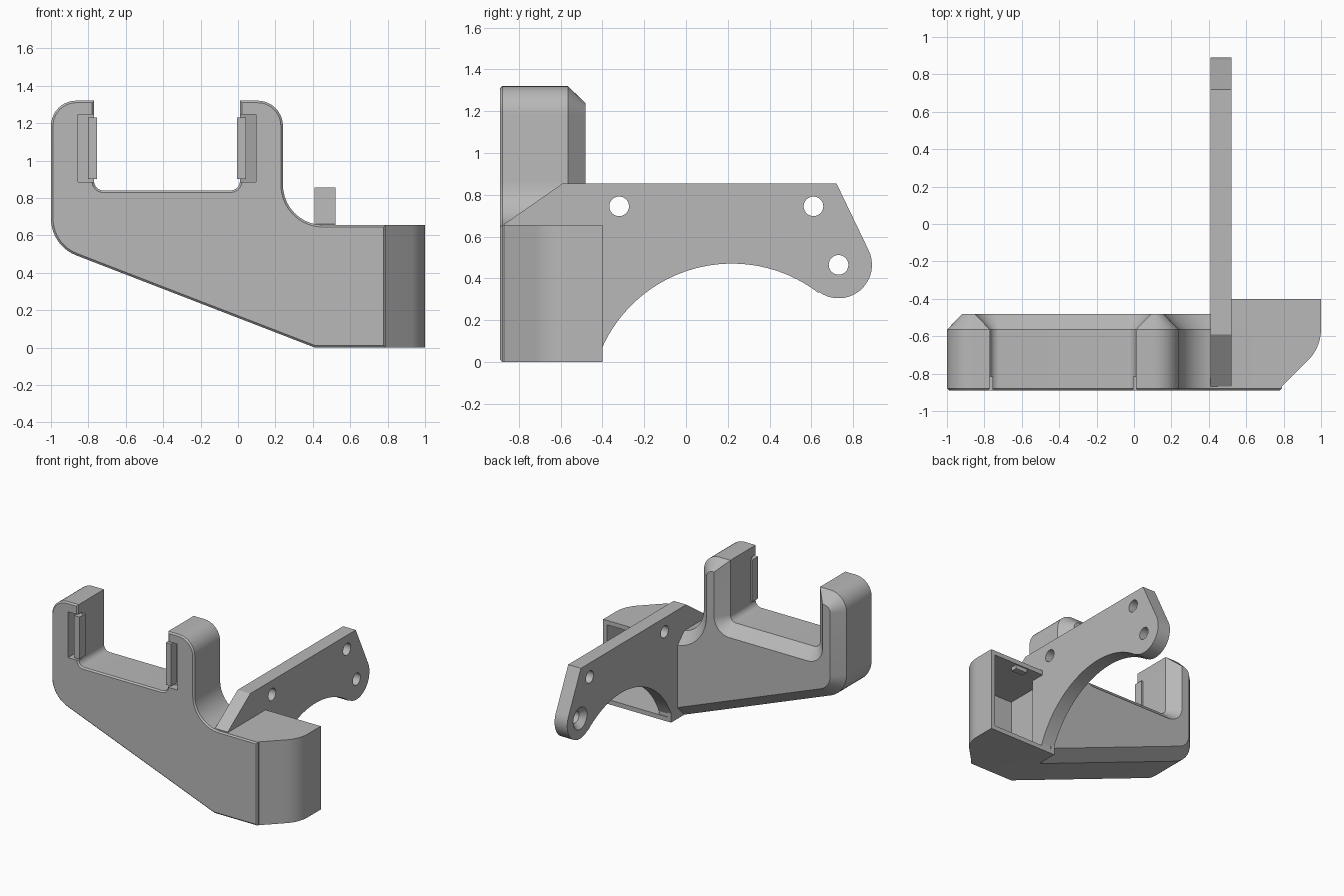
import bpy, bmesh, math
from mathutils import Vector

if "Cube" in bpy.data.objects:
    bpy.data.objects.remove(bpy.data.objects["Cube"])

grey = bpy.data.materials.new("plain grey")
grey.use_nodes = True
grey.diffuse_color = (0.48, 0.48, 0.48, 1)
grey.node_tree.nodes["Principled BSDF"].inputs["Base Color"].default_value = grey.diffuse_color


def rounded(corners, steps=10):
    """Outline from (u, v, radius) corners; radius 0 stays sharp."""
    pts = []
    for i, (u, v, r) in enumerate(corners):
        p = Vector((u, v))
        if not r:
            pts.append(p)
            continue
        a = (Vector(corners[i - 1][:2]) - p).normalized()
        b = (Vector(corners[(i + 1) % len(corners)][:2]) - p).normalized()
        half = a.angle(b) / 2
        centre = p + (a + b).normalized() * (r / math.sin(half))
        start = p + a * (r / math.tan(half)) - centre
        end = p + b * (r / math.tan(half)) - centre
        sweep = math.pi - 2 * half
        for k in range(steps + 1):
            t = k / steps
            pts.append(centre + (start * math.sin((1 - t) * sweep)
                                 + end * math.sin(t * sweep)) / math.sin(sweep))
    return pts


def inset(pts, d):
    """Mitred inward offset of a counter-clockwise outline."""
    out = []
    for i, p in enumerate(pts):
        e = (p - pts[i - 1]).normalized()
        f = (pts[(i + 1) % len(pts)] - p).normalized()
        n, m = Vector((-e.y, e.x)), Vector((-f.y, f.x))
        out.append(p + (n + m) * (d / (1 + n.dot(m))))
    return out


def arc(cu, cv, r, a0, a1, n):
    return [Vector((cu + r * math.cos(math.radians(a0 + (a1 - a0) * k / n)),
                    cv + r * math.sin(math.radians(a0 + (a1 - a0) * k / n))))
            for k in range(n + 1)]


def loft(name, layers, axis):
    """Solid through stacked outlines: layers are (position on axis, points)."""
    place = {"x": lambda p, d: (d, p.x, p.y),
             "y": lambda p, d: (p.x, d, p.y),
             "z": lambda p, d: (p.x, p.y, d)}[axis]
    bm = bmesh.new()
    rings = [[bm.verts.new(place(p, d)) for p in pts] for d, pts in layers]
    for lo, hi in zip(rings, rings[1:]):
        for i in range(len(lo)):
            bm.faces.new((lo[i - 1], lo[i], hi[i], hi[i - 1]))
    bm.faces.new(rings[0])
    bm.faces.new(rings[-1])
    bmesh.ops.recalc_face_normals(bm, faces=bm.faces)
    mesh = bpy.data.meshes.new(name)
    bm.to_mesh(mesh)
    bm.free()
    mesh.materials.append(grey)
    obj = bpy.data.objects.new(name, mesh)
    bpy.context.collection.objects.link(obj)
    return obj


def prism(name, pts, lo, hi, axis):
    return loft(name, [(lo, pts), (hi, pts)], axis)


def box(name, x, y, z):
    pts = [Vector(c) for c in ((x[0], y[0]), (x[1], y[0]), (x[1], y[1]), (x[0], y[1]))]
    return prism(name, pts, z[0], z[1], "z")


def combine(target, tool, operation):
    bpy.context.view_layer.objects.active = target
    mod = target.modifiers.new(operation, "BOOLEAN")
    mod.operation, mod.solver, mod.object = operation, "EXACT", tool
    bpy.ops.object.modifier_apply(modifier=mod.name)
    bpy.data.objects.remove(tool)


# Forked front plate: thin front bevel, wide back chamfer
outline = rounded([
    (0.41, 0, 0), (0.79, 0, 0), (0.79, 0.655, 0), (0.24, 0.655, 0.215),
    (0.24, 1.32, 0.135), (0.01, 1.32, 0), (0.01, 0.84, 0.05),
    (-0.77, 0.84, 0.05), (-0.77, 1.32, 0), (-1, 1.32, 0.135), (-1, 0.545, 0.21)])
bracket = loft("bracket_body", [
    (-0.89, inset(outline, 0.011)), (-0.879, outline),
    (-0.565, outline), (-0.48, inset(outline, 0.082))], "y")

# Hollow housing at the side, open at the back
housing = prism("housing", rounded([
    (0.41, -0.88, 0), (0.78, -0.88, 0), (1, -0.66, 0.24), (1, -0.4, 0), (0.41, -0.4, 0)]),
    0, 0.655, "z")
combine(bracket, housing, "UNION")
cavity = prism("cavity", rounded([
    (0.44, -0.845, 0), (0.765, -0.845, 0), (0.965, -0.645, 0.21),
    (0.965, -0.3, 0), (0.44, -0.3, 0)]), 0.035, 0.62, "z")
combine(bracket, cavity, "DIFFERENCE")

# Slots with slanted floors on the inner sides of the fork, mirrored
MID = -0.38
for side in (-1, 1):
    slot = [Vector((MID + side * u, y)) for u, y in
            ((0.36, -0.92), (0.475, -0.92), (0.475, -0.80), (0.36, -0.85))]
    combine(bracket, prism("slot", slot, 0.885, 1.245, "z"), "DIFFERENCE")

# Mounting arm with an arched underside and rounded tip
arm_outline = [Vector(p) for p in (
    (-0.51, 0.02), (-0.51, 0.64), (-0.87, 0.64), (-0.87, 0.66),
    (-0.59, 0.855), (0.72, 0.855))]
arm_outline += arc(0.73, 0.465, 0.16, 26, -125, 20)
arm_outline += arc(0.22, -0.21, 0.681, 53, 156.6, 32)
arm_outline.append(Vector((-0.405, 0.02)))
arm = prism("mounting_arm", arm_outline, 0.41, 0.52, "x")
for y, z in ((-0.32, 0.745), (0.61, 0.745), (0.73, 0.465)):
    combine(arm, prism("hole", arc(y, z, 0.047, 0, 348.75, 31), 0.3, 0.6, "x"), "DIFFERENCE")
sink = loft("countersink", [(0.40, arc(0.73, 0.465, 0.095, 0, 348.75, 31)),
                            (0.46, arc(0.73, 0.465, 0.04, 0, 348.75, 31))], "x")
combine(arm, sink, "DIFFERENCE")

# Clip tabs in the slots and a small catch under the housing roof
parts = [bracket, arm]
for side, name in ((-1, "right_clip_tab"), (1, "left_clip_tab")):
    x = sorted((MID + side * 0.375, MID + side * 0.422))
    parts.append(box(name, x, (-0.89, -0.815), (0.90, 1.23)))
parts.append(box("roof_catch", (0.66, 0.76), (-0.46, -0.41), (0.59, 0.625)))

for obj in bpy.context.selected_objects:
    obj.select_set(False)
for obj in parts:
    obj.select_set(True)
bpy.context.view_layer.objects.active = bracket
bpy.ops.object.shade_smooth_by_angle(angle=math.radians(25))
